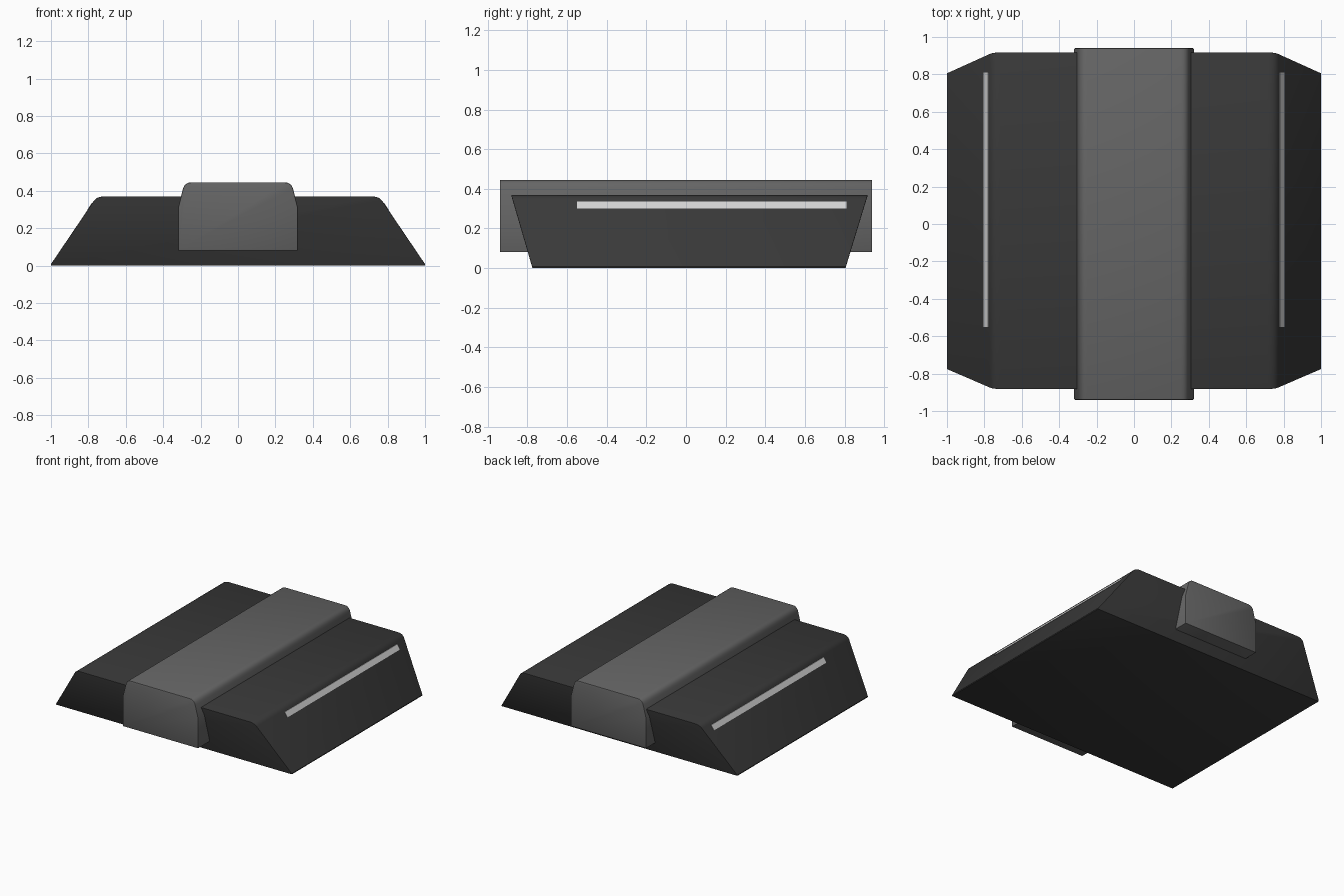
import bpy, bmesh, math

if "Cube" in bpy.data.objects:
    bpy.data.objects.remove(bpy.data.objects["Cube"])


def material(name, v):
    m = bpy.data.materials.new(name)
    m.diffuse_color = (v, v, v, 1)
    m.use_nodes = True
    m.node_tree.nodes["Principled BSDF"].inputs["Base Color"].default_value = m.diffuse_color
    return m


charcoal = material("charcoal", 0.04)
grey = material("mid grey", 0.13)
pale = material("pale grey", 0.65)


def fillet(a, corner, b, n=5):
    """Quadratic curve from a to b, rounding the corner."""
    pts = []
    for i in range(n + 1):
        t = i / n
        pts.append(tuple((1 - t) ** 2 * a[k] + 2 * t * (1 - t) * corner[k] + t * t * b[k] for k in (0, 1)))
    return pts


def loft(name, half, front, back, mat, bevel, min_angle=50):
    """Mirror a half profile (x, z) and sweep it along y; front/back give y from z."""
    profile = half + [(-x, z) for x, z in reversed(half)]
    bm = bmesh.new()
    f = [bm.verts.new((x, front(z), z)) for x, z in profile]
    b = [bm.verts.new((x, back(z), z)) for x, z in profile]
    bm.faces.new(f)
    bm.faces.new(b[::-1])
    n = len(profile)
    for i in range(n):
        j = (i + 1) % n
        bm.faces.new((f[i], b[i], b[j], f[j]))
    bmesh.ops.recalc_face_normals(bm, faces=bm.faces)
    sharp = [e for e in bm.edges if e.calc_face_angle(0) > math.radians(min_angle)]
    bmesh.ops.bevel(bm, geom=sharp, offset=bevel, segments=2, profile=0.5, affect='EDGES')
    mesh = bpy.data.meshes.new(name)
    bm.to_mesh(mesh)
    bm.free()
    mesh.materials.append(mat)
    ob = bpy.data.objects.new(name, mesh)
    bpy.context.collection.objects.link(ob)
    bpy.ops.object.select_all(action='DESELECT')
    ob.select_set(True)
    bpy.context.view_layer.objects.active = ob
    bpy.ops.object.shade_smooth_by_angle(angle=math.radians(30))
    return ob


# wide wedge body: sides lean in, ends lean out
body_half = [(1.0, 0.0), (1.0, 0.008)] + fillet((0.772, 0.345), (0.755, 0.37), (0.715, 0.37))
loft("body", body_half,
     lambda z: -0.775 - 0.108 * z / 0.37,
     lambda z: 0.805 + 0.113 * z / 0.37, charcoal, 0.004)

# raised centre spine overhanging both ends
spine_half = [(0.32, 0.08), (0.32, 0.31)] + fillet((0.296, 0.405), (0.287, 0.445), (0.25, 0.445))
loft("centre_spine", spine_half, lambda z: -0.94, lambda z: 0.94, grey, 0.006)

# thin light strips lying on the sloping sides
def slope_x(z):
    return 1.0 - 0.228 * (z - 0.008) / 0.337


for side, label in ((1, "right"), (-1, "left")):
    out, z0, z1 = 0.003, 0.30, 0.335
    section = [(slope_x(z0) + out, z0), (slope_x(z1) + out, z1),
               (slope_x(z1) - out, z1), (slope_x(z0) - out, z0)]
    bm = bmesh.new()
    face = bm.faces.new([bm.verts.new((side * x, -0.55, z)) for x, z in section])
    ext = bmesh.ops.extrude_face_region(bm, geom=[face], use_keep_orig=True)
    bmesh.ops.translate(bm, vec=(0, 1.36, 0),
                        verts=[v for v in ext["geom"] if isinstance(v, bmesh.types.BMVert)])
    bmesh.ops.recalc_face_normals(bm, faces=bm.faces)
    mesh = bpy.data.meshes.new(label + "_light_strip")
    bm.to_mesh(mesh)
    bm.free()
    mesh.materials.append(pale)
    bpy.context.collection.objects.link(bpy.data.objects.new(label + "_light_strip", mesh))
